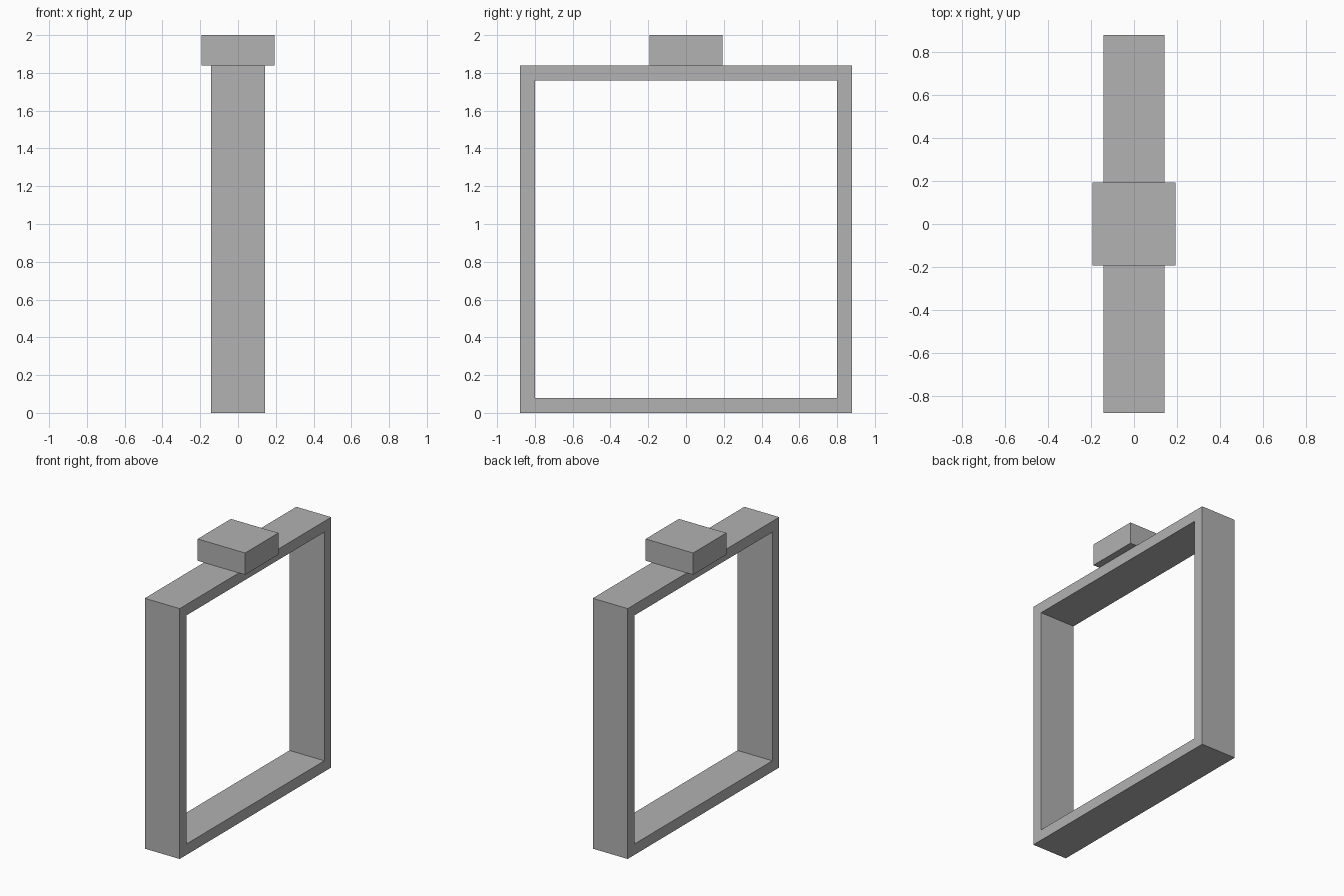
import bpy
import bmesh

cube = bpy.data.objects.get("Cube")
if cube:
    bpy.data.objects.remove(cube, do_unlink=True)

# Single grey material
GREY = (0.445, 0.445, 0.445, 1.0)
grey = bpy.data.materials.new("plain grey")
grey.use_nodes = True
grey.diffuse_color = GREY
grey.node_tree.nodes["Principled BSDF"].inputs["Base Color"].default_value = GREY


def add_object(name, bm):
    bmesh.ops.recalc_face_normals(bm, faces=bm.faces[:])
    mesh = bpy.data.meshes.new(name)
    bm.to_mesh(mesh)
    bm.free()
    mesh.materials.append(grey)
    obj = bpy.data.objects.new(name, mesh)
    bpy.context.collection.objects.link(obj)
    return obj


def rectangle(bm, x, half_y, low, high):
    corners = ((-half_y, low), (half_y, low), (half_y, high), (-half_y, high))
    return [bm.verts.new((x, y, z)) for y, z in corners]


# Rectangular band: a ring profile extruded across its width
HALF_WIDTH, HALF_DEPTH, HEIGHT, WALL = 0.142, 0.88, 1.84, 0.08
bm = bmesh.new()
outer = rectangle(bm, -HALF_WIDTH, HALF_DEPTH, 0, HEIGHT)
inner = rectangle(bm, -HALF_WIDTH, HALF_DEPTH - WALL, WALL, HEIGHT - WALL)
for i in range(4):
    j = (i + 1) % 4
    bm.faces.new((outer[i], outer[j], inner[j], inner[i]))
result = bmesh.ops.extrude_face_region(bm, geom=bm.faces[:])
moved = [v for v in result["geom"] if isinstance(v, bmesh.types.BMVert)]
bmesh.ops.translate(bm, verts=moved, vec=(2 * HALF_WIDTH, 0, 0))
add_object("band_frame", bm)

# Square block resting on top of the band
BLOCK, TOP = 0.386, 2.0
bm = bmesh.new()
bmesh.ops.create_cube(bm, size=1)
bmesh.ops.scale(bm, verts=bm.verts[:], vec=(BLOCK, BLOCK, TOP - HEIGHT))
bmesh.ops.translate(bm, verts=bm.verts[:], vec=(0, 0, (TOP + HEIGHT) / 2))
add_object("top_block", bm)
